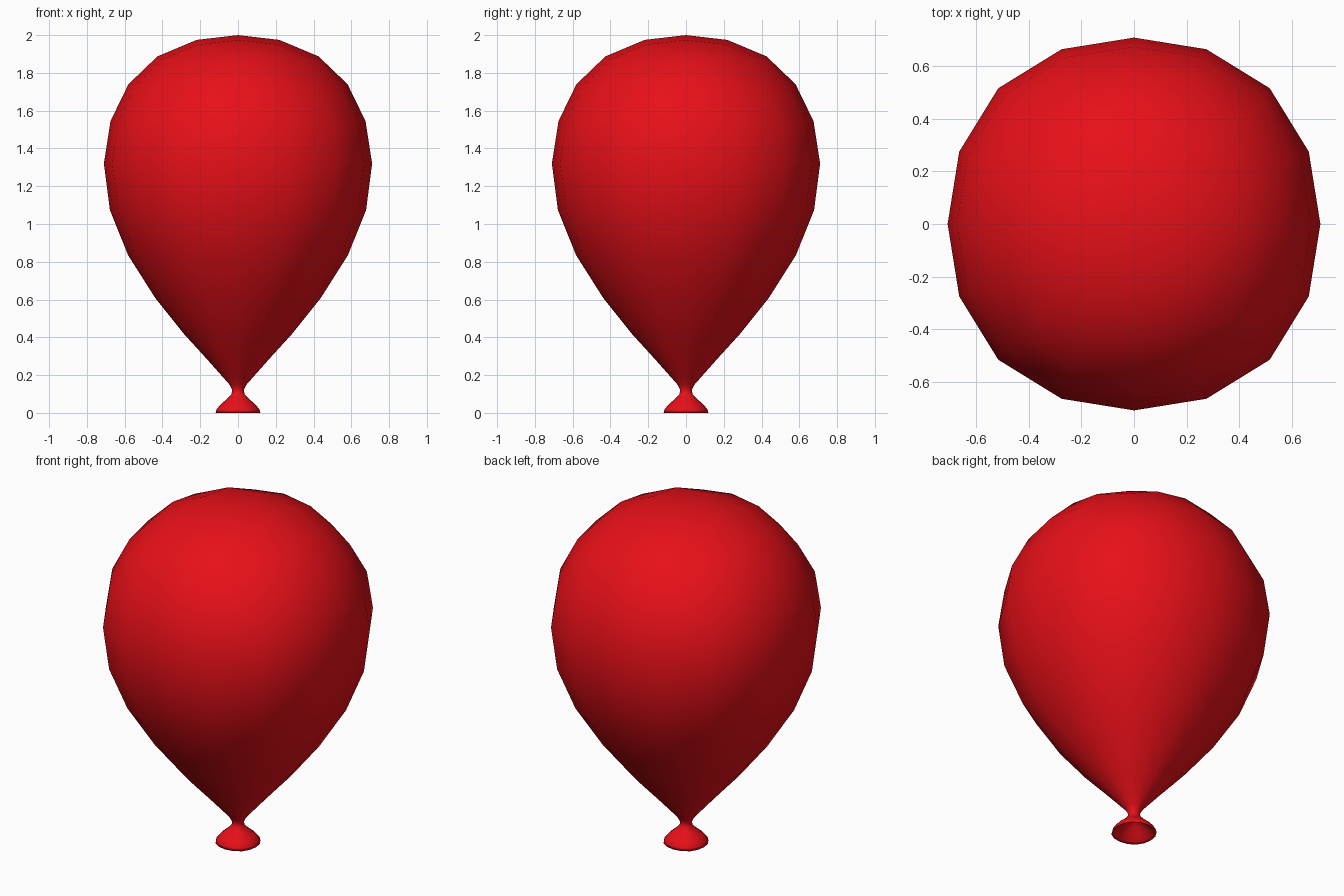
import bpy, bmesh, math

if "Cube" in bpy.data.objects:
    bpy.data.objects.remove(bpy.data.objects["Cube"])

SIDES = 16
CENTRE = 1.30

# side profile below the cap: (radius, height, corner drop)
SIDE = [(0.58, 1.74, 0.04), (0.675, 1.545, 0.01), (0.71, 1.32, 0), (0.678, 1.073, 0),
        (0.582, 0.835, 0), (0.438, 0.608, 0), (0.288, 0.42, 0), (0.165, 0.285, 0),
        (0.085, 0.195, 0), (0.045, 0.15, 0), (0.031, 0.122, 0), (0.034, 0.10, 0),
        (0.058, 0.074, 0), (0.092, 0.045, 0), (0.114, 0.018, 0), (0.118, 0.0, 0)]
# hollow inside of the mouth
MOUTH = [(0.105, 0.008, 0), (0.078, 0.035, 0), (0.045, 0.065, 0), (0.018, 0.085, 0)]

bm = bmesh.new()


def ring(r, z, drop):
    """Sixteen-sided, very slightly squarish ring."""
    verts = []
    for i in range(SIDES):
        a = 2 * math.pi * i / SIDES
        c = (1 - math.cos(4 * a)) / 2
        rr = r * (1 + (0.03 + drop * 0.45) * c)
        verts.append(bm.verts.new((rr * math.cos(a), rr * math.sin(a), z - drop * c)))
    return verts


def bridge(a, b):
    for i in range(SIDES):
        j = (i + 1) % SIDES
        bm.faces.new((a[i], a[j], b[j], b[i]))


# rounded cap: 4 x 4 grid of quads projected onto the dome
grid = {}
for i in range(-2, 3):
    for j in range(-2, 3):
        x, y = math.tan(math.radians(18 * i)), math.tan(math.radians(18 * j))
        n = math.sqrt(x * x + y * y + 1)
        radius = 0.70 + 0.026 * min(1, math.hypot(i, j) / 2) ** 1.5
        grid[i, j] = bm.verts.new((x / n * radius, y / n * radius, CENTRE + radius / n))
for i in range(-2, 2):
    for j in range(-2, 2):
        bm.faces.new((grid[i, j], grid[i + 1, j], grid[i + 1, j + 1], grid[i, j + 1]))
rim = [k for k in grid if max(abs(k[0]), abs(k[1])) == 2]
rim.sort(key=lambda k: math.atan2(k[1], k[0]) % (2 * math.pi))
last = [grid[k] for k in rim]

# body, knot and mouth
for r, z, drop in SIDE + MOUTH:
    new = ring(r, z, drop)
    bridge(last, new)
    last = new
tip = bm.verts.new((0, 0, 0.09))
for i in range(SIDES):
    bm.faces.new((last[i], last[(i + 1) % SIDES], tip))
bmesh.ops.recalc_face_normals(bm, faces=bm.faces)
for f in bm.faces:
    f.smooth = True

mesh = bpy.data.meshes.new("balloon")
bm.to_mesh(mesh)
bm.free()
balloon = bpy.data.objects.new("balloon", mesh)
bpy.context.collection.objects.link(balloon)

red = bpy.data.materials.new("red_rubber")
red.diffuse_color = (0.8, 0.005, 0.009, 1)
red.use_nodes = True
red.node_tree.nodes["Principled BSDF"].inputs["Base Color"].default_value = red.diffuse_color
mesh.materials.append(red)
